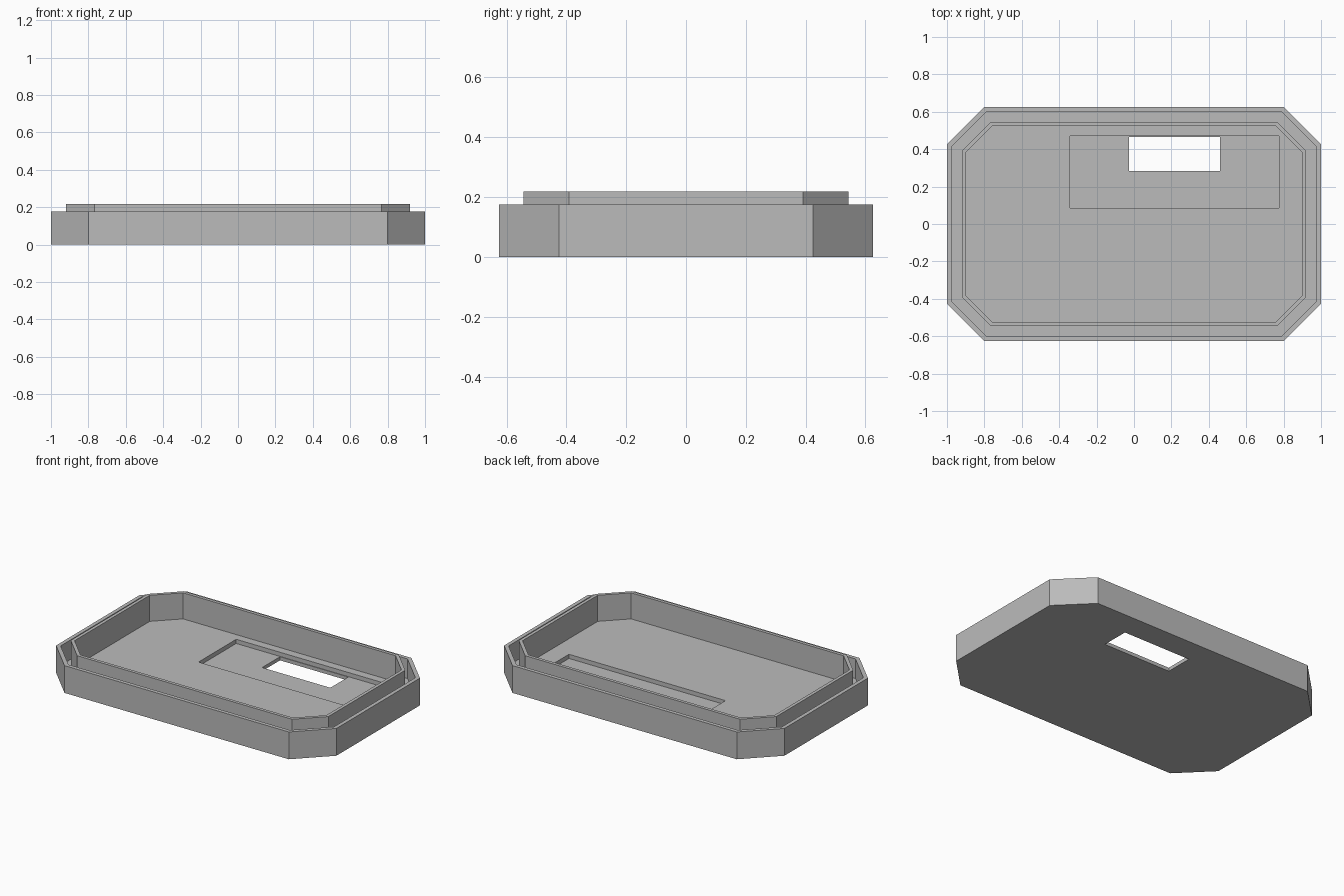
import bpy, bmesh, math

cube = bpy.data.objects.get("Cube")
if cube:
    bpy.data.objects.remove(cube, do_unlink=True)

# Single grey plastic
grey = bpy.data.materials.new("light grey plastic")
grey.use_nodes = True
colour = (0.5, 0.5, 0.5, 1)
grey.diffuse_color = colour
grey.node_tree.nodes["Principled BSDF"].inputs["Base Color"].default_value = colour

HALF_X, HALF_Y, CHAMFER = 1.0, 0.625, 0.2
RIM_Z, LIP_Z, FLOOR_Z, POCKET_Z = 0.176, 0.218, 0.05, 0.023


def octagon(inset):
    """Chamfered rectangle moved evenly inwards, counter-clockwise."""
    slide = inset * math.tan(math.pi / 8)
    x, y = HALF_X - inset, HALF_Y - inset
    cx, cy = HALF_X - CHAMFER - slide, HALF_Y - CHAMFER - slide
    quarter = [(x, cy), (cx, y)]
    left = quarter + [(-px, py) for px, py in reversed(quarter)]
    return left + [(-px, -py) for px, py in left]


def finish(name, bm):
    bmesh.ops.recalc_face_normals(bm, faces=bm.faces)
    mesh = bpy.data.meshes.new(name)
    bm.to_mesh(mesh)
    bm.free()
    obj = bpy.data.objects.new(name, mesh)
    bpy.context.scene.collection.objects.link(obj)
    mesh.materials.append(grey)
    return obj


def box(name, x0, x1, y0, y1, z0, z1):
    bm = bmesh.new()
    bmesh.ops.create_cube(bm, size=1)
    for v in bm.verts:
        v.co = [lo + (c + 0.5) * (hi - lo)
                for c, lo, hi in zip(v.co, (x0, y0, z0), (x1, y1, z1))]
    return finish(name, bm)


# Tray: outer wall, groove, raised inner lip and floor as one closed section
section = [(0, 0), (0, RIM_Z), (0.025, RIM_Z), (0.025, FLOOR_Z),
           (0.081, FLOOR_Z), (0.081, LIP_Z), (0.102, LIP_Z), (0.102, FLOOR_Z)]
bm = bmesh.new()
rings = [[bm.verts.new((x, y, z)) for x, y in octagon(inset)] for inset, z in section]
for lower, upper in zip(rings, rings[1:]):
    for i in range(len(lower)):
        j = (i + 1) % len(lower)
        bm.faces.new((lower[i], lower[j], upper[j], upper[i]))
bm.faces.new(rings[0])
bm.faces.new(rings[-1])
tray = finish("tray", bm)

# Shallow pocket in the floor, then a window through it
cutters = [
    box("pocket_cutter", -0.342, 0.775, 0.086, 0.47, POCKET_Z, 0.15),
    box("window_cutter", -0.027, 0.46, 0.284, 0.466, -0.1, 0.12),
]
for cutter in cutters:
    cutter.hide_render = True
    mod = tray.modifiers.new(cutter.name, 'BOOLEAN')
    mod.operation = 'DIFFERENCE'
    mod.solver = 'EXACT'
    mod.object = cutter

# Bake the cuts and drop the cutters
bpy.context.view_layer.update()
graph = bpy.context.evaluated_depsgraph_get()
baked = bpy.data.meshes.new_from_object(tray.evaluated_get(graph))
tray.modifiers.clear()
tray.data = baked
for cutter in cutters:
    bpy.data.objects.remove(cutter, do_unlink=True)
